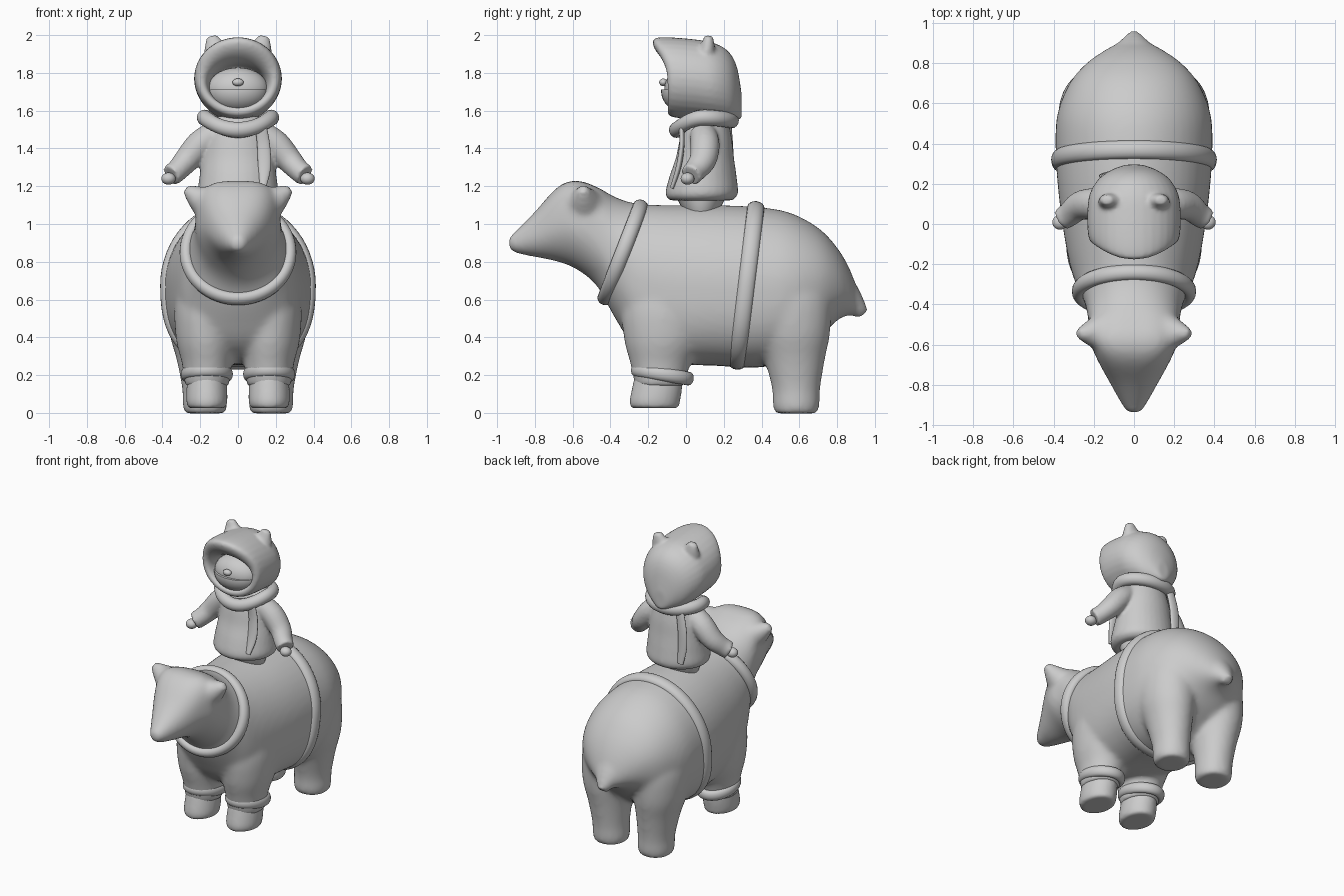
import bpy, bmesh
from math import sin, cos, tau, radians, copysign
from mathutils import Vector, Matrix

if "Cube" in bpy.data.objects:
    bpy.data.objects.remove(bpy.data.objects["Cube"], do_unlink=True)

clay = bpy.data.materials.new("plain grey")
clay.use_nodes = True
clay.diffuse_color = (0.6, 0.6, 0.6, 1)
clay.node_tree.nodes["Principled BSDF"].inputs["Base Color"].default_value = (0.6, 0.6, 0.6, 1)


def smooth_path(keys, steps=4):
    """Catmull-Rom interpolation of tuples of any length."""
    k = [keys[0], *keys, keys[-1]]
    out = []
    for a, b, c, d in zip(k, k[1:], k[2:], k[3:]):
        for i in range(steps):
            t = i / steps
            out.append(tuple(q + 0.5 * t * (r - p + t * (2*p - 5*q + 4*r - s + t * (3*(q - r) + s - p)))
                             for p, q, r, s in zip(a, b, c, d)))
    return out + [keys[-1]]


def oval(t, upper, lower):
    """Point of a unit oval; powers under 1 square a half off, over 1 pinch it."""
    c, s = cos(t), sin(t)
    power = upper if s > 0 else lower
    return copysign(abs(c) ** power, c), copysign(abs(s) ** power, s)


def ellipse(centre, u, v, n=32, upper=1, lower=1):
    c, u, v = Vector(centre), Vector(u), Vector(v)
    points = [oval(tau * i / n, upper, lower) for i in range(n)]
    return [c + u * a + v * b for a, b in points]


def loft(bm, rings, closed=False):
    """Skin a list of point rings; cap the ends unless it closes on itself."""
    rows = [[bm.verts.new(p) for p in ring] for ring in rings]
    pairs = list(zip(rows, rows[1:])) + ([(rows[-1], rows[0])] if closed else [])
    for a, b in pairs:
        for i in range(len(a)):
            j = (i + 1) % len(a)
            bm.faces.new((a[i], a[j], b[j], b[i]))
    if not closed:
        bm.faces.new(rows[0][::-1])
        bm.faces.new(rows[-1])


def column(bm, keys):
    """Level sections: x, y, z, half width, half depth."""
    loft(bm, [ellipse(k[:3], (k[3], 0, 0), (0, k[4], 0)) for k in smooth_path(keys)])


def tube(bm, keys, n=20):
    """Sections across a path: x, y, z, half width, half thickness."""
    path = smooth_path(keys)
    rings = []
    for i, k in enumerate(path):
        d = Vector(path[min(i + 1, len(path) - 1)][:3]) - Vector(path[max(i - 1, 0)][:3])
        u = d.cross(Vector((0, 1, 0))).normalized()
        v = d.cross(u).normalized()
        rings.append(ellipse(k[:3], u * k[3], v * k[4], n))
    loft(bm, rings)


def band(bm, centre, u, v, thick, wide, lift=lambda t: 0, lower=1):
    """Closed roll around an oval with half axes u and v."""
    c, u, v = Vector(centre), Vector(u), Vector(v)
    axis = u.cross(v).normalized()
    rings = []
    for i in range(64):
        t = tau * i / 64
        a, b = oval(t, 1, lower)
        out = u * a + v * b
        rings.append(ellipse(c + out + axis * lift(t), out.normalized() * thick, axis * wide, 16))
    loft(bm, rings, closed=True)


def ball(bm, centre, size):
    m = Matrix.Translation(centre) @ Matrix.Diagonal((*size, 1))
    bmesh.ops.create_uvsphere(bm, u_segments=32, v_segments=20, radius=1, matrix=m)


def finish(name, bm, voxel=0, rounds=6):
    """Make the object; a voxel size fuses its pieces into one skin."""
    bmesh.ops.recalc_face_normals(bm, faces=bm.faces)
    mesh = bpy.data.meshes.new(name)
    bm.to_mesh(mesh)
    bm.free()
    mesh.materials.append(clay)
    ob = bpy.data.objects.new(name, mesh)
    bpy.context.collection.objects.link(ob)
    bpy.ops.object.select_all(action="DESELECT")
    ob.select_set(True)
    bpy.context.view_layer.objects.active = ob
    if voxel:
        fuse = ob.modifiers.new("fuse", "REMESH")
        fuse.mode = "VOXEL"
        fuse.voxel_size = voxel
        fuse.use_smooth_shade = True
        soft = ob.modifiers.new("soften", "SMOOTH")
        soft.factor, soft.iterations = 0.5, rounds
    else:
        bpy.ops.object.shade_smooth_by_angle(angle=radians(45))


# Bear: y, top, underside, half width, upper and lower squareness
trunk = [(-.94, .93, .87, .03, 1, 1), (-.9, .965, .845, .06, 1, 1), (-.8, 1.065, .825, .115, .9, 1),
         (-.68, 1.195, .8, .18, .7, 1.1), (-.58, 1.23, .76, .22, .6, 1.1), (-.47, 1.195, .67, .228, .65, 1.05),
         (-.38, 1.145, .51, .25, .85, .9), (-.27, 1.11, .35, .3, 1, .8), (-.1, 1.1, .265, .34, 1, .75),
         (.15, 1.1, .25, .375, 1, .78), (.38, 1.09, .24, .39, 1, .78), (.55, 1.06, .28, .38, 1, .8),
         (.7, .98, .39, .32, 1, .85), (.8, .875, .49, .235, 1, .9), (.87, .755, .52, .135, 1, 1),
         (.92, .61, .525, .04, 1, 1)]
bm = bmesh.new()
loft(bm, [ellipse((0, y, (a + b) / 2), (w, 0, 0), (0, 0, (a - b) / 2), 48, up, low)
          for y, a, b, w, up, low in smooth_path(trunk)])
tube(bm, [(0, .78, .67, .17, .12), (0, .865, .6, .1, .075), (0, .94, .52, .035, .035)])
for s in (-1, 1):
    column(bm, [(.17*s, .5, .84, .11, .15), (.19*s, .53, .65, .18, .23), (.198*s, .56, .44, .168, .205),
                (.187*s, .575, .28, .138, .16), (.178*s, .583, .13, .118, .128),
                (.175*s, .583, .04, .118, .124), (.175*s, .583, -.003, .108, .112)])
    column(bm, [(.15*s, -.08, .82, .1, .15), (.17*s, -.11, .6, .16, .225), (.17*s, -.12, .4, .16, .21),
                (.165*s, -.135, .26, .132, .16), (.165*s, -.14, .14, .118, .13)])
    tube(bm, [(.1*s, -.53, 1.08, .1, .13), (.19*s, -.54, 1.125, .08, .085), (.28*s, -.545, 1.188, .026, .026)])
finish("bear_body", bm, 0.016, 13)

# Front feet and their cuffs
for side, s in (("right", -1), ("left", 1)):
    bm = bmesh.new()
    column(bm, [(.165*s, -.14, .22, .1, .125), (.165*s, -.155, .12, .108, .133),
                (.165*s, -.165, .06, .108, .133), (.165*s, -.165, .025, .098, .125)])
    finish("front_foot_" + side, bm, 0.012, 4)
    bm = bmesh.new()
    band(bm, (.165*s, -.125, .205), (.112, 0, 0), (0, .14, -.024), .026, .036)
    finish("leg_cuff_" + side, bm)

# Collar and girth band
bm = bmesh.new()
band(bm, (0, -.335, .85), (.275, 0, 0), (0, .095, .245), .034, .04)
finish("collar", bm)
bm = bmesh.new()
band(bm, (0, .32, .675), (.378, 0, 0), (0, .05, .412), .034, .046, lower=.78)
finish("girth_band", bm)

# Rider's coat with sleeves
bm = bmesh.new()
column(bm, [(0, .08, 1.125, .18, .165), (0, .083, 1.16, .212, .192), (0, .09, 1.25, .204, .178),
            (0, .1, 1.35, .19, .154), (0, .105, 1.45, .172, .138), (0, .11, 1.57, .13, .11)])
for s in (-1, 1):
    tube(bm, [(.12*s, .09, 1.48, .07, .07), (.2*s, .1, 1.42, .076, .078), (.27*s, .09, 1.34, .068, .072),
              (.32*s, .05, 1.285, .059, .062), (.355*s, .025, 1.258, .059, .058)])
finish("coat", bm, 0.011, 5)

bm = bmesh.new()
column(bm, [(0, .08, 1.04, .13, .08), (0, .08, 1.1, .15, .11), (0, .08, 1.18, .16, .15)])
finish("rider_legs", bm)

for side, s in (("right", -1), ("left", 1)):
    bm = bmesh.new()
    ball(bm, (.368*s, .008, 1.24), (.038, .036, .032))
    finish("hand_" + side, bm)

# Hood with a hollow opening and jutting brim: y, z, half width, half height, brim
hood = [(.03, 1.735, .14, .1, 0), (-.05, 1.738, .155, .116, .03), (-.095, 1.76, .18, .15, .06),
        (-.09, 1.775, .215, .2, .085), (-.04, 1.775, .23, .214, .07), (.06, 1.765, .232, .212, .01),
        (.15, 1.75, .22, .208, 0), (.225, 1.725, .175, .188, 0), (.27, 1.69, .11, .14, 0), (.295, 1.62, .04, .065, 0)]
bm = bmesh.new()
rings = []
for y, z, w, h, brim in smooth_path(hood):
    ring = ellipse((0, y, z), (w, 0, 0), (0, 0, h))
    for p in ring:
        p.y -= brim * max(0, (p.z - z) / h) ** 2
    rings.append(ring)
loft(bm, rings)
for s in (-1, 1):
    tube(bm, [(.1*s, .1, 1.88, .085, .06), (.125*s, .115, 1.945, .055, .038), (.138*s, .12, 1.995, .028, .022)])
finish("hood", bm, 0.011, 4)

# Face, mask and nose
bm = bmesh.new()
ball(bm, (0, 0, 1.713), (.162, .115, .115))
finish("face", bm)
bm = bmesh.new()
ball(bm, (0, -.008, 1.705), (.16, .124, .116))
cut = bmesh.ops.bisect_plane(bm, geom=bm.verts[:] + bm.edges[:] + bm.faces[:],
                             plane_co=(0, 0, 1.712), plane_no=(0, 0, 1), clear_outer=True)
bmesh.ops.contextual_create(bm, geom=[e for e in cut["geom_cut"] if isinstance(e, bmesh.types.BMEdge)])
finish("face_mask", bm)
bm = bmesh.new()
ball(bm, (0, -.12, 1.75), (.03, .022, .02))
finish("nose", bm)

# Scarf roll, dipping at the front, with a hanging end before and behind
bm = bmesh.new()
band(bm, (0, .095, 1.548), (.178, 0, 0), (0, .145, 0), .04, .042,
     lambda t: -.05 * max(0, -sin(t)) ** 2 + .015 * cos(t) ** 2)
finish("scarf", bm)
ends = {"front": [(.12, -.025, 1.52, .03, .014), (.135, -.022, 1.42, .034, .014),
                  (.14, -.04, 1.3, .034, .014), (.132, -.075, 1.19, .016, .01)],
        "back": [(-.11, .225, 1.54, .03, .014), (-.135, .235, 1.42, .034, .014),
                 (-.14, .24, 1.3, .034, .014), (-.13, .25, 1.19, .022, .01)]}
for place, keys in ends.items():
    bm = bmesh.new()
    tube(bm, keys)
    finish("scarf_end_" + place, bm)
